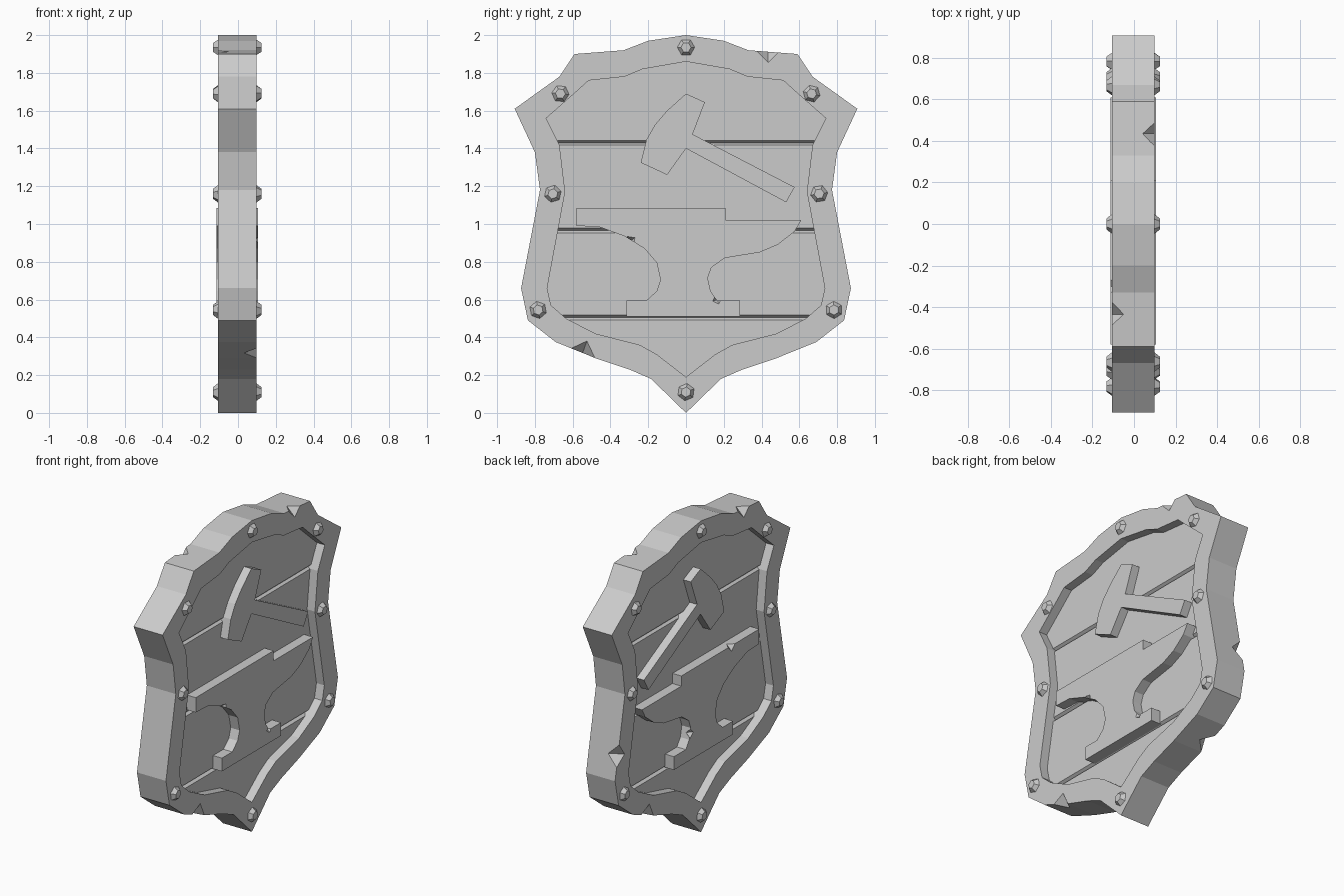
import bpy, bmesh, math
from mathutils import Vector, Matrix

cube = bpy.data.objects.get("Cube")
if cube:
    bpy.data.objects.remove(cube)

CX = -0.004          # middle plane of the shield
RIM, FIELD = 0.103, 0.047

grey = bpy.data.materials.new("plain grey")
grey.use_nodes = True
COLOUR = (0.6, 0.6, 0.6, 1)
grey.diffuse_color = COLOUR
grey.node_tree.nodes["Principled BSDF"].inputs["Base Color"].default_value = COLOUR


def finish(bm, name):
    bmesh.ops.recalc_face_normals(bm, faces=bm.faces[:])
    mesh = bpy.data.meshes.new(name)
    bm.to_mesh(mesh)
    bm.free()
    mesh.materials.append(grey)
    obj = bpy.data.objects.new(name, mesh)
    bpy.context.collection.objects.link(obj)
    return obj


def mirrored(half):
    """Close a half outline, listed from top to bottom, across the centre line."""
    return half + [(-y, z) for y, z in reversed(half[1:-1])]


def loop(bm, points, x):
    return [bm.verts.new((x, y, z)) for y, z in points]


def bridge(bm, a, b):
    for i in range(len(a)):
        j = (i + 1) % len(a)
        bm.faces.new((a[i], a[j], b[j], b[i]))


def prism(points, half):
    bm = bmesh.new()
    back, front = loop(bm, points, CX - half), loop(bm, points, CX + half)
    bm.faces.new(back)
    bm.faces.new(front)
    bridge(bm, back, front)
    return bm


def cut(obj, name, chips):
    """Chip the edges with small octahedra: (side, y, z, radius, tilt)."""
    bm = bmesh.new()
    for x, y, z, r, tilt in chips:
        turn = Matrix.Rotation(math.radians(tilt), 3, 'X')
        verts = [bm.verts.new(Vector((x, y, z)) + turn @ Vector(d) * r * s)
                 for d in ((1, 0, 0), (0, 1, 0), (0, 0, 1)) for s in (1, -1)]
        bmesh.ops.convex_hull(bm, input=verts)
    cutter = finish(bm, name)
    cutter.hide_render = True
    cutter.display_type = 'WIRE'
    mod = obj.modifiers.new("chips", 'BOOLEAN')
    mod.operation = 'DIFFERENCE'
    mod.solver = 'EXACT'
    mod.object = cutter
    # Bake the cut, then drop the cutter
    bpy.context.view_layer.update()
    baked = bpy.data.meshes.new_from_object(
        obj.evaluated_get(bpy.context.evaluated_depsgraph_get()))
    obj.modifiers.clear()
    obj.data = baked
    bpy.data.objects.remove(cutter)


# Rim: matching outer and inner outlines
outer = mirrored([(0, 2), (.2, 1.97), (.33, 1.92), (.59, 1.9), (.67, 1.78),
                  (.907, 1.61), (.8, 1.38), (.773, 1.18), (.873, .66),
                  (.837, .49), (.69, .375), (.48, .29), (.3, .23),
                  (.185, .18), (0, 0)])
inner = mirrored([(0, 1.86), (.23, 1.82), (.325, 1.78), (.515, 1.76), (.57, 1.71),
                  (.74, 1.56), (.67, 1.42), (.64, 1.17), (.735, .66),
                  (.715, .57), (.635, .5), (.48, .42), (.245, .36),
                  (.155, .31), (0, .19)])
bm = bmesh.new()
ob, of = loop(bm, outer, CX - RIM), loop(bm, outer, CX + RIM)
ib, inf = loop(bm, inner, CX - RIM), loop(bm, inner, CX + RIM)
for a, b in ((ob, of), (of, inf), (inf, ib), (ib, ob)):
    bridge(bm, a, b)
rim = finish(bm, "rim")
XF, XB = CX + RIM, CX - RIM
cut(rim, "rim_chips", [(XF, .435, 1.915, .06, 0), (XF, -.55, .31, .075, -20),
                       (XB, -.435, 1.915, .06, 0), (XB, .55, .31, .075, 20),
                       (XB, .845, .81, .07, 10)])

# Planked field: grooves are cut as lines, then pushed inwards
grooves = (1.43, .965, .505)
bm = prism([(y * 1.05, 1 + (z - 1) * 1.05) for y, z in inner], FIELD)
for g in grooves:
    for dz in (-.013, 0, .013):
        bmesh.ops.bisect_plane(bm, geom=bm.verts[:] + bm.edges[:] + bm.faces[:],
                               plane_co=(0, 0, g + dz), plane_no=(0, 0, 1))
for v in bm.verts:
    if any(abs(v.co.z - g) < .001 for g in grooves):
        v.co.x = CX + (v.co.x - CX) * .6
finish(bm, "plank_field")

# Hammer emblem, standing out on both faces
finish(prism([(0, 1.69), (.1, 1.645), (.035, 1.475), (.575, 1.195), (.53, 1.115),
              (0, 1.4), (-.1, 1.26), (-.24, 1.325), (-.21, 1.445),
              (-.165, 1.525), (-.1, 1.6)], .1), "hammer_emblem")

# Anvil emblem
anvil = finish(prism([(-.58, 1.085), (.21, 1.085), (.21, 1.02), (.61, 1.02),
                      (.575, .96), (.485, .89), (.39, .85), (.205, .82),
                      (.135, .77), (.115, .715), (.13, .645), (.165, .595),
                      (.285, .595), (.285, .51), (-.315, .51), (-.315, .595),
                      (-.21, .595), (-.155, .645), (-.135, .705), (-.155, .795),
                      (-.22, .87), (-.325, .935), (-.46, .985), (-.58, .99)],
                     .11), "anvil_emblem")
cut(anvil, "anvil_chips", [(CX + .11, -.295, .91, .03, 35), (CX + .11, .165, .6, .025, 20),
                           (CX - .11, -.3, 1.085, .035, 0), (CX - .11, .12, .68, .03, 0)])

# Six-sided studs on both faces
spots = [(0, 1.935), (0, .11)] + [(s * y, z) for s in (1, -1)
                                 for y, z in ((.665, 1.69), (.705, 1.16), (.783, .545))]
for side in (1, -1):
    for i, (y, z) in enumerate(spots):
        bm = bmesh.new()
        place = (Matrix.Translation((CX + side * (RIM + .01), y, z))
                 @ Matrix.Rotation(side * math.pi / 2, 4, 'Y')
                 @ Matrix.Rotation(i * .4, 4, 'Z'))
        bmesh.ops.create_cone(bm, cap_ends=True, segments=6, radius1=.05,
                              radius2=.027, depth=.03, matrix=place)
        finish(bm, f"{'left' if side > 0 else 'right'}_stud_{i + 1}")
